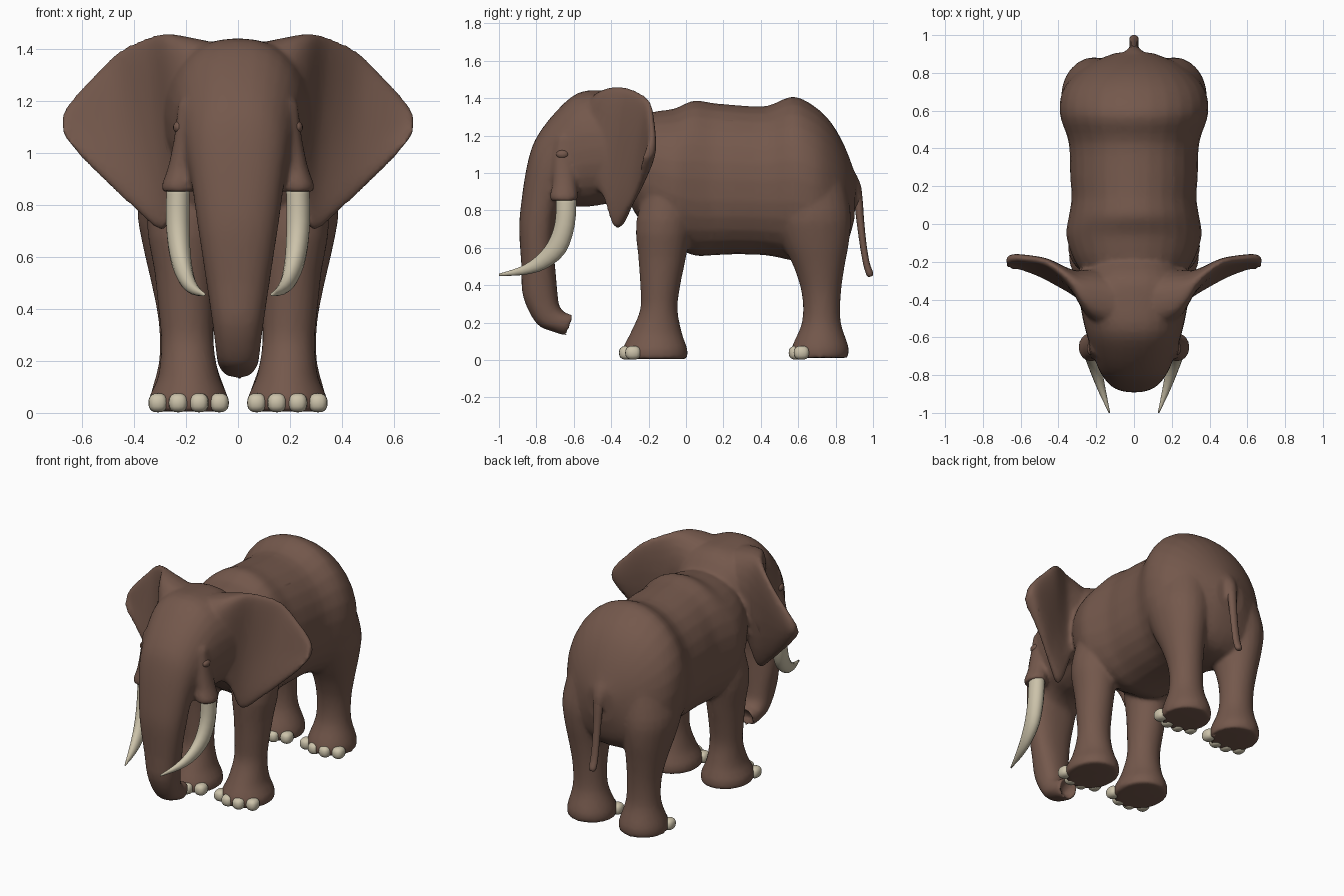
import bpy, bmesh, math
from mathutils import Vector, Matrix


def material(name, rgb):
    m = bpy.data.materials.new(name)
    m.diffuse_color = (*rgb, 1)
    return m


BROWN = material("brown_hide", (0.175, 0.098, 0.072))
IVORY = material("ivory", (0.60, 0.54, 0.40))


def finish(bm, name, mat):
    bmesh.ops.recalc_face_normals(bm, faces=bm.faces)
    me = bpy.data.meshes.new(name)
    bm.to_mesh(me)
    bm.free()
    me.materials.append(mat)
    me.shade_smooth()
    ob = bpy.data.objects.new(name, me)
    bpy.context.collection.objects.link(ob)
    return ob


def resample(rings, steps=3):
    """Smooth curve through the rings."""
    out = []
    last = len(rings) - 1
    for i in range(last):
        quad = [rings[max(0, min(last, i + k))] for k in (-1, 0, 1, 2)]
        for s in range(steps):
            t = s / steps
            out.append([b + (c - a) * (t * .5) + (a * 2 - b * 5 + c * 4 - d) * (t * t * .5)
                        + (b * 3 - a - c * 3 + d) * (t ** 3 * .5)
                        for a, b, c, d in zip(*quad)])
    return out + [rings[-1]]


def rounded(x, power):
    return math.copysign(abs(x) ** (2 / power), x)


def loft(name, rings, mat=BROWN, n=24, power=2.0, low=None, bow=0.0):
    """Skin rings; each ring has two opposite points and a half-width vector."""
    bm = bmesh.new()
    loops = []
    for p, q, b in resample([[Vector(v) for v in r] for r in rings]):
        mid, a = (p + q) / 2, (p - q) / 2
        loop = []
        for i in range(n):
            t = 2 * math.pi * i / n
            k = (low or power) if math.cos(t) < 0 else power
            u, v = rounded(math.cos(t), k), rounded(math.sin(t), k)
            shift = Vector((0, bow * (1 - u * u), 0))
            loop.append(bm.verts.new(mid + a * u + b * v + shift))
        loops.append(loop)
    for l0, l1 in zip(loops, loops[1:]):
        for i in range(n):
            j = (i + 1) % n
            bm.faces.new((l0[i], l0[j], l1[j], l1[i]))
    bm.faces.new(loops[0])
    bm.faces.new(loops[-1])
    return finish(bm, name, mat)


def limb(name, rows, side=1, **kw):
    """Rows of x centre, first y z, second y z, half width along x."""
    return loft(name, [((side * x, y1, z1), (side * x, y2, z2), (w, 0, 0))
                       for x, y1, z1, y2, z2, w in rows], **kw)


def balls(name, spots, size, mat, power=2.0):
    """Rounded blobs, squarer for a higher power."""
    bm = bmesh.new()
    for s in spots:
        new = bmesh.ops.create_uvsphere(bm, u_segments=16, v_segments=10, radius=1)["verts"]
        for v in new:
            v.co = Vector(s) + Vector([rounded(c, power) * k for c, k in zip(v.co, size)])
    return finish(bm, name, mat)


# Torso, from neck to rump
skin = [limb("torso", [
    (0, -.32, 1.25, -.32, .88, .20), (0, -.20, 1.32, -.24, .74, .30),
    (0, -.06, 1.345, -.08, .62, .358), (0, .04, 1.388, .04, .56, .345),
    (0, .14, 1.375, .14, .56, .33), (0, .25, 1.365, .25, .565, .338),
    (0, .43, 1.358, .43, .56, .345), (0, .57, 1.41, .58, .53, .392),
    (0, .69, 1.355, .70, .52, .382), (0, .78, 1.265, .79, .54, .32),
    (0, .85, 1.14, .86, .62, .225), (0, .91, .98, .90, .75, .10)],
    n=28, power=2.05, low=2.4)]

# Head running down into the trunk
skin.append(limb("head_and_trunk", [
    (0, -.18, 1.30, -.20, .92, .20), (0, -.28, 1.415, -.32, .86, .265),
    (0, -.42, 1.44, -.40, .84, .285), (0, -.57, 1.432, -.52, .82, .262),
    (0, -.69, 1.335, -.60, .82, .232), (0, -.80, 1.19, -.66, .80, .20),
    (0, -.848, 1.05, -.69, .76, .18), (0, -.88, .85, -.70, .66, .16),
    (0, -.892, .70, -.705, .57, .142), (0, -.88, .50, -.695, .45, .118),
    (0, -.872, .34, -.685, .34, .098), (0, -.80, .195, -.675, .285, .085),
    (0, -.72, .155, -.64, .25, .08), (0, -.635, .13, -.59, .255, .064),
    (0, -.67, .17, -.64, .23, .03)], n=28, power=2.3))

front_rows = [
    (.20, -.18, 1.05, .0, 1.05, .09), (.21, -.265, .75, .03, .75, .14),
    (.205, -.255, .55, .0, .55, .118), (.20, -.245, .40, -.03, .40, .107),
    (.195, -.245, .27, -.045, .27, .101), (.19, -.30, .14, -.02, .14, .118),
    (.19, -.34, .06, .008, .06, .153), (.19, -.335, .005, .008, .005, .153)]
hind_rows = [
    (.17, .50, 1.05, .83, 1.05, .15), (.205, .46, .80, .88, .80, .18),
    (.215, .50, .65, .875, .65, .153), (.21, .575, .50, .848, .50, .124),
    (.20, .62, .35, .828, .35, .106), (.195, .62, .20, .828, .20, .109),
    (.19, .565, .07, .87, .07, .147), (.19, .565, .012, .865, .012, .147)]

for side, label in ((-1, "left"), (1, "right")):
    # Legs
    skin.append(limb(label + "_front_leg", front_rows, side))
    skin.append(limb(label + "_hind_leg", hind_rows, side))
    # Broad ear, growing out of the wide crown of the head
    ear = [(.10, -.42, 1.43, .14, -.42, .95, .15), (.20, -.40, 1.45, .19, -.41, .90, .15),
           (.275, -.365, 1.462, .24, -.38, .84, .115), (.35, -.285, 1.447, .285, -.37, .70, .06),
           (.46, -.205, 1.395, .40, -.32, .785, .036), (.56, -.185, 1.295, .50, -.27, .88, .03),
           (.65, -.182, 1.195, .60, -.235, .98, .028), (.678, -.20, 1.14, .672, -.23, 1.07, .024)]
    skin.append(loft(label + "_ear", [((side * a, b, c), (side * d, e, f), (0, t, 0))
                                      for a, b, c, d, e, f, t in ear], power=2.6, bow=.015))
    # Flared tusk socket running up the cheek
    skin.append(limb(label + "_tusk_socket", [
        (.205, -.69, 1.20, -.62, 1.19, .025), (.21, -.71, 1.06, -.59, 1.04, .038),
        (.222, -.715, .94, -.585, .94, .05), (.228, -.73, .88, -.575, .88, .066),
        (.228, -.725, .852, -.58, .852, .066)], side))
    # Tusk
    limb(label + "_tusk", [
        (.23, -.695, .88, -.585, .88, .046), (.232, -.70, .74, -.595, .72, .046),
        (.222, -.738, .63, -.645, .575, .041), (.20, -.805, .55, -.75, .488, .032),
        (.17, -.89, .497, -.87, .455, .021), (.13, -1.0, .462, -1.0, .45, .004)],
        side, mat=IVORY, n=14)
    # Eye with lid
    balls(label + "_eye", [(side * .228, -.66, 1.10)], (.022, .034, .024), BROWN)
    # Four toenails on each foot
    for part, cy, ry in (("front", -.17, .15), ("hind", .71, .122)):
        balls(f"{label}_{part}_toenails",
              [(side * .19 + dx, cy - ry * math.sqrt(1 - (dx / .18) ** 2), .039)
               for dx in (-.118, -.04, .04, .118)], (.037, .042, .037), IVORY, power=2.5)

# Tail root flowing out of the rump
skin.append(limb("tail_root", [
    (0, .82, 1.10, .80, .98, .10), (0, .90, 1.01, .84, .90, .075),
    (0, .938, .93, .87, .86, .045), (0, .947, .85, .90, .82, .03)]))

# Fuse the overlapping parts into one continuous hide
bpy.ops.object.select_all(action='DESELECT')
for ob in skin:
    ob.select_set(True)
hide = skin[0]
bpy.context.view_layer.objects.active = hide
bpy.ops.object.join()
hide.name = "hide"
remesh = hide.modifiers.new("fuse", 'REMESH')
remesh.mode = 'VOXEL'
remesh.voxel_size = .012
remesh.use_smooth_shade = True
soften = hide.modifiers.new("soften", 'SMOOTH')
soften.factor = .5
soften.iterations = 10
thin = hide.modifiers.new("thin", 'DECIMATE')
thin.ratio = .25

# Tail
limb("tail", [
    (0, .94, .90, .88, .88, .034), (0, .946, .84, .90, .83, .03),
    (0, .952, .75, .912, .74, .026), (0, .965, .62, .93, .61, .024),
    (0, .982, .52, .948, .51, .025), (0, 1.0, .47, .965, .455, .024),
    (0, .998, .45, .978, .443, .014)], n=12)
